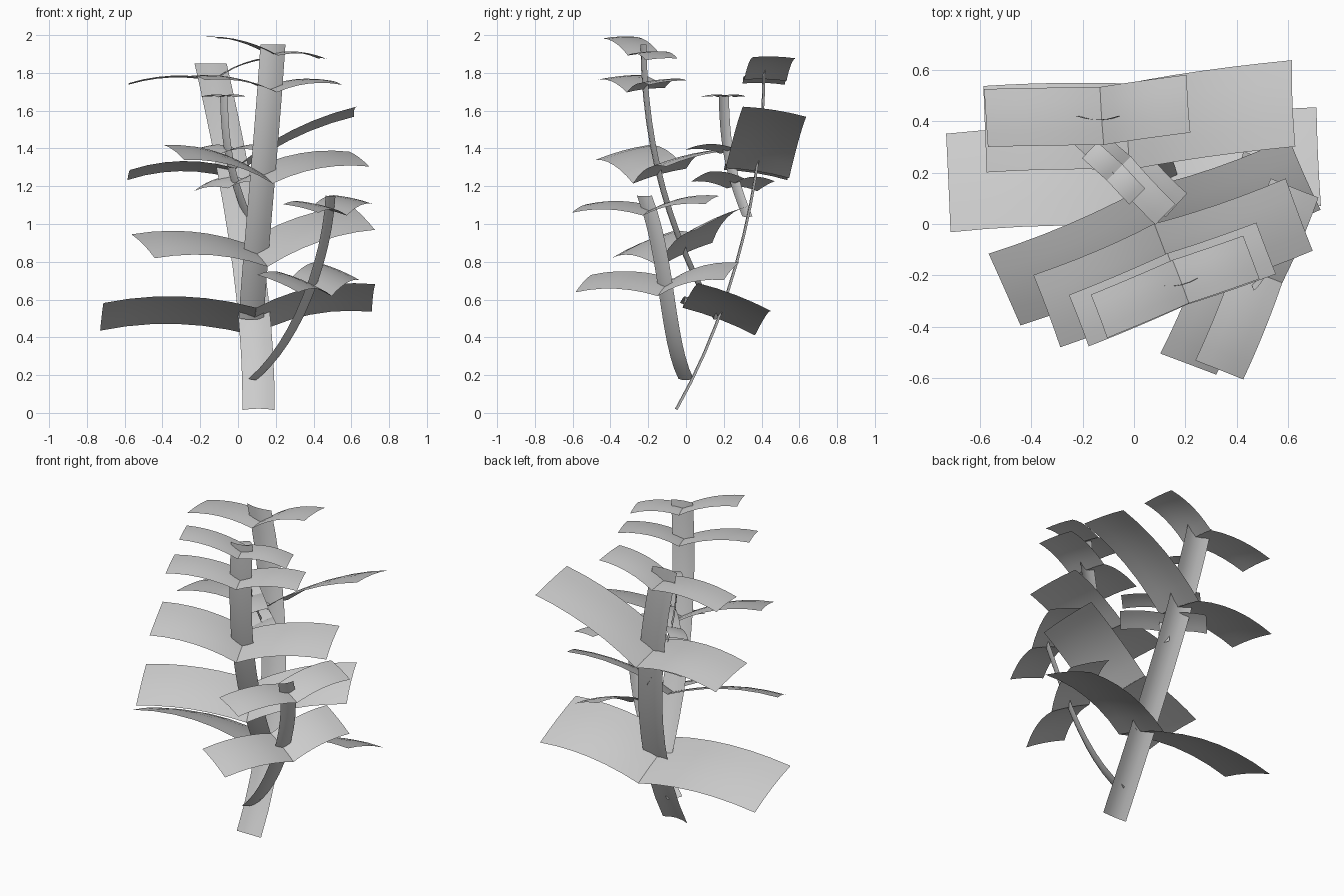
import bpy, bmesh, math
from mathutils import Vector as V
from mathutils.geometry import interpolate_bezier

if "Cube" in bpy.data.objects:
    bpy.data.objects.remove(bpy.data.objects["Cube"], do_unlink=True)

mat = bpy.data.materials.new("plant grey")
col = (0.6, 0.6, 0.6, 1)
mat.diffuse_color = col
mat.use_nodes = True
mat.node_tree.nodes["Principled BSDF"].inputs["Base Color"].default_value = col

ACROSS = [i / 2 - 1 for i in range(5)]


def sheet(name, rows):
    """Smooth open surface through equal rows of points."""
    bm = bmesh.new()
    grid = [[bm.verts.new(p) for p in row] for row in rows]
    for r0, r1 in zip(grid, grid[1:]):
        for i in range(len(r0) - 1):
            bm.faces.new((r0[i], r0[i + 1], r1[i + 1], r1[i]))
    me = bpy.data.meshes.new(name)
    bm.to_mesh(me)
    bm.free()
    me.materials.append(mat)
    me.shade_smooth()
    bpy.context.collection.objects.link(bpy.data.objects.new(name, me))


def stem(name, p0, p1, p2, p3, width, angle):
    """Cupped ribbon along a cubic through four points; returns its path."""
    p0, p1, p2, p3 = V(p0), V(p1), V(p2), V(p3)
    h0 = (p1 * 18 - p0 * 5 - p2 * 9 + p3 * 2) / 6
    h1 = (p2 * 18 - p3 * 5 - p1 * 9 + p0 * 2) / 6
    path = interpolate_bezier(p0, h0, h1, p3, 97)
    a = math.radians(angle)
    w = V((math.cos(a), math.sin(a), 0)) * width / 2
    rows = []
    for i in range(0, 97, 8):
        t = path[min(i + 1, 96)] - path[max(i - 1, 0)]
        n = w.cross(t).normalized() * width * 0.09
        rows.append([path[i] + w * s + n * (1 - s * s) for s in ACROSS])
    sheet(name, rows)
    return path


def leaf(name, root, tip, half):
    """Rectangular blade arched along its length and a little across."""
    n = half.cross(tip - root).normalized() * half.length
    if n.z < 0:
        n, half = -n, -half
    rows = []
    for i in range(7):
        t = i / 6
        c = root.lerp(tip, t) + n * t * (1 - t)
        rows.append([c + half * s + n * 0.06 * (1 - s * s) for s in ACROSS])
    sheet(name, rows)


def leaf_pairs(name, path, headings, pairs):
    """Opposite leaves set square to the stem at given heights.
    Each pair: height, width, (reach, rise) on the right, then on the left."""
    for k, (z, width, *sides) in enumerate(pairs, 1):
        i = min(range(1, 96), key=lambda j: abs(path[j].z - z))
        root, up = path[i], path[i + 1] - path[i - 1]
        tips = []
        for heading, (reach, rise) in zip(headings, sides):
            a = math.radians(heading)
            tips.append(root + V((reach * math.cos(a), reach * math.sin(a), rise)))
        half = (tips[1] - tips[0]).cross(up).normalized() * width / 2
        for side, tip in zip(("right", "left"), tips):
            leaf(f"{name}_leaf_{k}_{side}", root, tip, half)


# Main stem, leaning back
path = stem("main_stem", (0.108, -0.045, 0.015), (0.075, 0.222, 0.62),
            (-0.02, 0.375, 1.25), (-0.145, 0.42, 1.85), 0.17, 0)
leaf_pairs("main", path, (181, 8), [
    (0.475, 0.41, (0.81, 0.025), (0.635, 0.125)),
    (1.265, 0.34, (0.555, -0.01), (0.65, 0.325)),
    (1.76, 0.225, (0.45, -0.02), (0.34, 0.12))])

# Tall fork, leaning forward
path = stem("front_stem", (0.07, 0.16, 0.5), (0.105, -0.045, 0.95),
            (0.145, -0.175, 1.42), (0.185, -0.225, 1.95), 0.136, 13)
leaf_pairs("front", path, (203, 19), [
    (0.84, 0.33, (0.65, 0.045), (0.6, 0.195)),
    (1.255, 0.31, (0.51, 0.125), (0.54, 0.09)),
    (1.705, 0.215, (0.415, 0.065), (0.365, 0.04)),
    (1.905, 0.18, (0.345, 0.09), (0.29, -0.025))])

# Low shoot on the left
path = stem("left_shoot", (0.08, 0, 0.18), (0.29, -0.075, 0.45),
            (0.43, -0.13, 0.8), (0.49, -0.22, 1.15), 0.095, 57)
leaf_pairs("left_shoot", path, (248, 67), [
    (0.67, 0.25, (0.47, 0.02), (0.38, 0.085)),
    (1.065, 0.205, (0.405, 0.015), (0.36, 0.06))])

# Small shoot at the back
path = stem("back_shoot", (0.05, 0.325, 1.04), (-0.025, 0.25, 1.26),
            (-0.062, 0.213, 1.46), (-0.075, 0.2, 1.68), 0.067, -53)
leaf_pairs("back_shoot", path, (138, -47), [
    (1.215, 0.135, (0.24, -0.015), (0.26, 0.035)),
    (1.385, 0.115, (0.2, 0.015), (0.255, 0.02)),
    (1.67, 0.087, (0.13, 0), (0.128, 0))])
